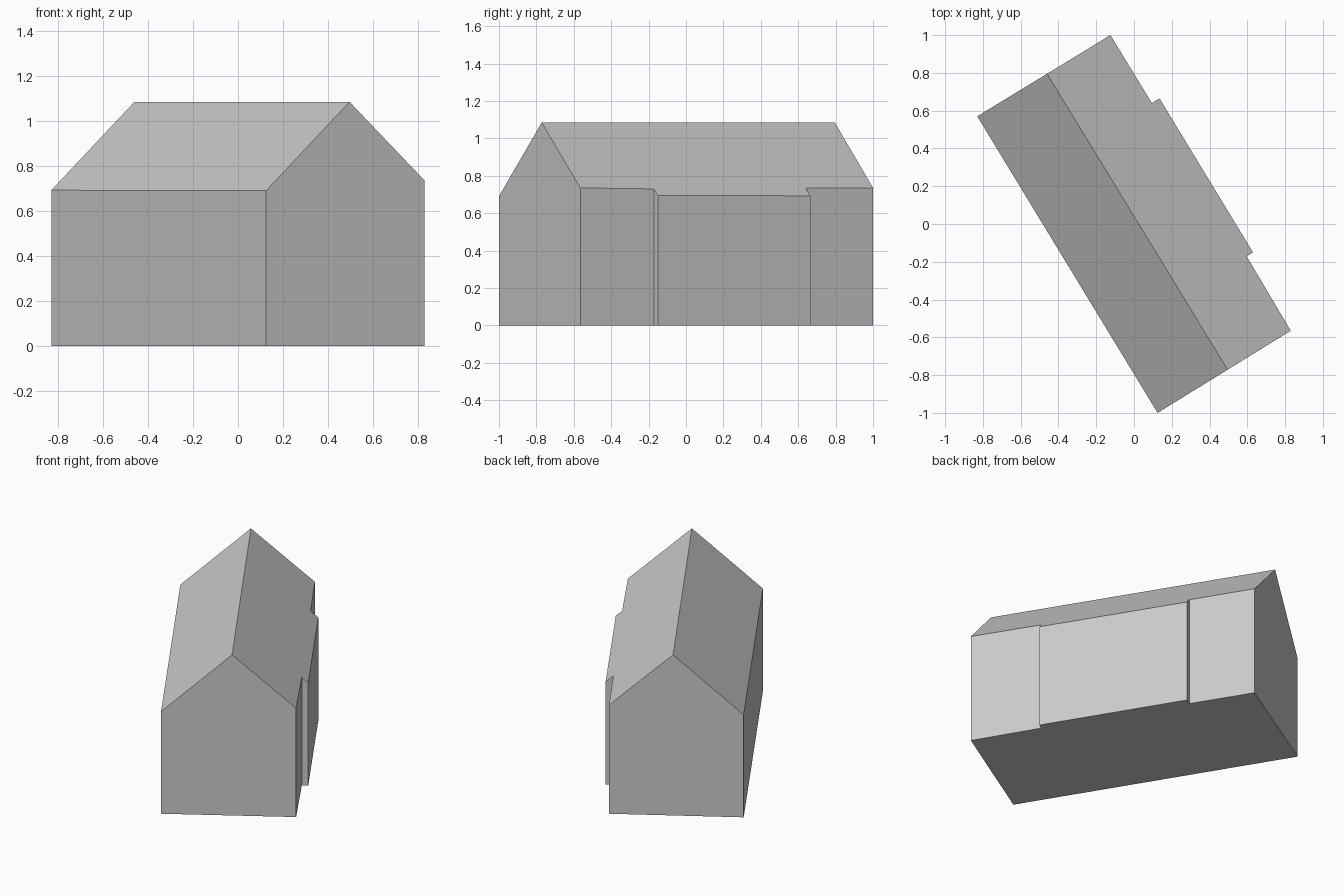
import bpy, bmesh
from mathutils import Vector

cube = bpy.data.objects.get("Cube")
if cube:
    bpy.data.objects.remove(cube, do_unlink=True)

# Single plain grey
grey = bpy.data.materials.new("plain_grey")
grey.use_nodes = True
colour = (0.6, 0.6, 0.6, 1)
grey.diffuse_color = colour
grey.node_tree.nodes["Principled BSDF"].inputs["Base Color"].default_value = colour

# Wall outline, with the shallow bay on the long +x side
footprint = [(0.125, -1), (0.83, -0.565), (0.597, -0.172), (0.63, -0.15),
             (0.135, 0.665), (0.095, 0.64), (-0.125, 1), (-0.83, 0.57)]
ridge_start = Vector((0.495, -0.77, 1.085))
ridge_end = Vector((-0.46, 0.795, 1.085))

# Raise the walls well above the roof
bm = bmesh.new()
base = bm.faces.new([bm.verts.new((x, y, 0)) for x, y in footprint])
raised = bmesh.ops.extrude_face_region(bm, geom=[base], use_keep_orig=True)
top = [g for g in raised["geom"] if isinstance(g, bmesh.types.BMVert)]
bmesh.ops.translate(bm, verts=top, vec=(0, 0, 1.8))
bmesh.ops.recalc_face_normals(bm, faces=bm.faces)

# Cut and cap each roof slope through the ridge and its eave
along = (ridge_end - ridge_start).normalized()
for eave in (Vector((0.125, -1, 0.69)), Vector((0.83, -0.565, 0.735))):
    normal = along.cross(eave - ridge_start).normalized()
    if normal.z < 0:
        normal.negate()
    cut = bmesh.ops.bisect_plane(
        bm, geom=bm.verts[:] + bm.edges[:] + bm.faces[:], dist=0.0001,
        plane_co=ridge_start, plane_no=normal, clear_outer=True)
    rim = [e for e in bm.edges if e.is_boundary]
    bmesh.ops.holes_fill(bm, edges=rim, sides=0)
bmesh.ops.recalc_face_normals(bm, faces=bm.faces)

mesh = bpy.data.meshes.new("house_body")
bm.to_mesh(mesh)
bm.free()
mesh.materials.append(grey)
house = bpy.data.objects.new("house_body", mesh)
bpy.context.collection.objects.link(house)
